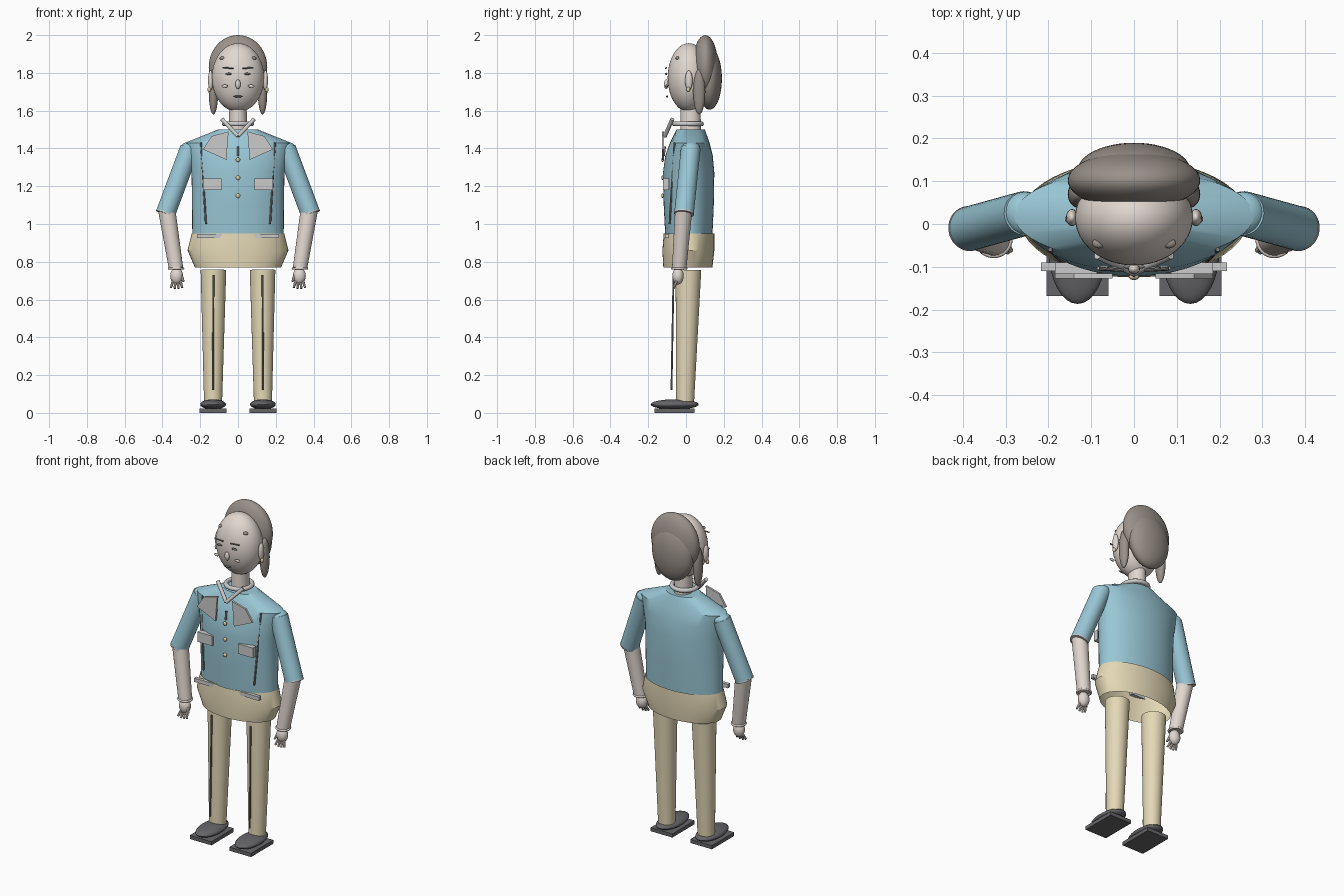
import bpy, bmesh, math
from mathutils import Vector, Matrix

if "Cube" in bpy.data.objects:
    bpy.data.objects.remove(bpy.data.objects["Cube"])

COL = dict(skin=(.76, .68, .63), blue=(.32, .57, .67), tan=(.78, .69, .47), hair=(.32, .28, .25),
           dark=(.13, .13, .14), white=(.82, .81, .79), gold=(.72, .62, .38), line=(.22, .21, .19))
MATS = {}
for k, c in COL.items():
    MATS[k] = bpy.data.materials.new(k)
    MATS[k].diffuse_color = (*c, 1)


def finish(bm, name, mat, angle=40):
    bmesh.ops.recalc_face_normals(bm, faces=bm.faces)
    me = bpy.data.meshes.new(name)
    bm.to_mesh(me)
    bm.free()
    ob = bpy.data.objects.new(name, me)
    bpy.context.collection.objects.link(ob)
    me.materials.append(MATS[mat])
    bpy.ops.object.select_all(action='DESELECT')
    ob.select_set(True)
    bpy.context.view_layer.objects.active = ob
    bpy.ops.object.shade_smooth_by_angle(angle=math.radians(angle))
    return ob


def ball(name, mat, c, r, seg=32):
    bm = bmesh.new()
    m = Matrix.Translation(c) @ Matrix.Diagonal((*r, 1))
    bmesh.ops.create_uvsphere(bm, u_segments=seg, v_segments=seg // 2, radius=1, matrix=m)
    return finish(bm, name, mat)


def box(name, mat, lo, hi):
    lo, hi = Vector(lo), Vector(hi)
    bm = bmesh.new()
    bmesh.ops.create_cube(bm, size=1, matrix=Matrix.Translation((lo + hi) / 2) @ Matrix.Diagonal((*(hi - lo), 1)))
    return finish(bm, name, mat)


def tube(name, mat, p, q, r1, r2, seg=24):
    p, q = Vector(p), Vector(q)
    d = q - p
    bm = bmesh.new()
    m = Matrix.Translation((p + q) / 2) @ d.to_track_quat('Z', 'Y').to_matrix().to_4x4()
    bmesh.ops.create_cone(bm, cap_ends=True, segments=seg, radius1=r1, radius2=r2, depth=d.length, matrix=m)
    return finish(bm, name, mat)


def loft(name, mat, rings, cap_low, cap_high, seg=48):
    """Stacked ellipses: z, half width, front y, back y."""
    bm = bmesh.new()
    loops = []
    for z, rx, y0, y1 in rings:
        loops.append([bm.verts.new((rx * math.cos(a), (y0 + y1) / 2 + (y1 - y0) / 2 * math.sin(a), z))
                      for a in (2 * math.pi * i / seg for i in range(seg))])
    for a, b in zip(loops, loops[1:]):
        for i in range(seg):
            j = (i + 1) % seg
            bm.faces.new((a[i], a[j], b[j], b[i]))
    if cap_low:
        bm.faces.new(loops[0])
    if cap_high:
        bm.faces.new(loops[-1])
    return finish(bm, name, mat, 30)


def slab(name, mat, pts, y0, y1):
    """Front-facing flat panel from an x, z outline."""
    bm = bmesh.new()
    f = bm.faces.new([bm.verts.new((x, y0, z)) for x, z in pts])
    out = bmesh.ops.extrude_face_region(bm, geom=[f])
    bmesh.ops.translate(bm, vec=(0, y1 - y0, 0), verts=[v for v in out['geom'] if isinstance(v, bmesh.types.BMVert)])
    return finish(bm, name, mat)


def ring(name, mat, c, major, minor):
    bpy.ops.mesh.primitive_torus_add(location=c, major_radius=major, minor_radius=minor,
                                     major_segments=32, minor_segments=10)
    ob = bpy.context.object
    ob.name = name
    ob.data.materials.append(MATS[mat])
    bpy.ops.object.shade_smooth()
    return ob


# Torso and open-bottomed hips
loft('jacket_body', 'blue', [(.94, .242, -.11, .14), (1.1, .243, -.118, .147), (1.27, .246, -.122, .15),
                             (1.36, .262, -.11, .142), (1.43, .28, -.085, .125), (1.5, .105, -.05, .1)], True, True)
loft('trouser_hips', 'tan', [(.77, .228, -.12, .14), (.86, .267, -.125, .15), (.95, .245, -.118, .15)], False, False)

# Neck and collar
loft('neck', 'skin', [(1.49, .05, -.03, .08), (1.63, .045, -.028, .076)], True, True)
ring('collar_ring', 'white', (0, .01, 1.53), .072, .013)

# Head and hair
ball('head', 'skin', (0, .015, 1.775), (.138, .112, .182), 48)
ball('hair_cap', 'hair', (0, .102, 1.83), (.155, .068, .17), 48)
ball('hair_back', 'hair', (0, .125, 1.77), (.132, .065, .165), 48)

# Face centre line
ball('nose', 'skin', (0, -.105, 1.74), (.014, .012, .025), 16)
ball('mouth', 'line', (0, -.1, 1.675), (.026, .006, .005), 16)

# Buttons
tube('front_placket', 'line', (0, -.118, 1.36), (0, -.112, 1.41), .006, .006, 10)
for z in (1.15, 1.245, 1.34):
    ball('button', 'gold', (0, -.124, z), (.012, .007, .012), 16)

for s, side in ((-1, 'left'), (1, 'right')):
    def n(part):
        return f'{side}_{part}'

    def P(x, y, z):
        return (s * x, y, z)

    def sbox(name, mat, x0, x1, y0, y1, z0, z1):
        box(n(name), mat, (min(s * x0, s * x1), y0, z0), (max(s * x0, s * x1), y1, z1))

    # Shoe, leg and crease
    sbox('shoe_sole', 'dark', .06, .205, -.168, .045, 0, .022)
    ball(n('shoe'), 'dark', P(.132, -.06, .045), (.068, .127, .027))
    tube(n('trouser_leg'), 'tan', P(.132, -.005, .06), P(.13, .013, .757), .048, .068, 32)
    tube(n('trouser_crease'), 'line', P(.133, -.077, .12), P(.13, -.066, .73), .005, .005, 8)

    # Sleeve, cuff and forearm
    shoulder, elbow, wrist = P(.255, .025, 1.4), P(.382, -.01, 1.06), P(.328, -.036, .765)
    ball(n('shoulder'), 'blue', shoulder, (.05, .05, .035))
    tube(n('sleeve'), 'blue', shoulder, elbow, .052, .052, 32)
    cuff_end = Vector(elbow) + (Vector(elbow) - Vector(shoulder)).normalized() * .008
    tube(n('sleeve_cuff'), 'white', elbow, cuff_end, .053, .053, 32)
    tube(n('forearm'), 'skin', P(.378, -.012, 1.08), wrist, .046, .038)
    ring(n('bracelet'), 'skin', wrist, .038, .006)

    # Hand and splayed fingers
    ball(n('hand'), 'skin', P(.325, -.042, .725), (.034, .03, .045), 24)
    for i in range(4):
        t = i - 1.5
        tube(n('finger'), 'skin', P(.325 + t * .012, -.048, .70), P(.325 + t * .02, -.066, .655 + abs(t) * .006),
             .008, .006, 8)
    tube(n('thumb'), 'skin', P(.3, -.05, .725), P(.288, -.062, .695), .009, .006, 8)

    # Collar point, lapel, pocket, hem bar and seam
    tube(n('collar_point'), 'white', P(.085, -.072, 1.555), P(0, -.112, 1.465), .011, .011, 10)
    slab(n('lapel'), 'white', [(s * x, z) for x, z in
                               ((.062, 1.34), (.185, 1.395), (.14, 1.465), (.05, 1.49))], -.128, -.116)
    sbox('pocket_flap', 'white', .087, .185, -.122, -.09, 1.18, 1.24)
    sbox('hem_bar', 'white', .06, .217, -.11, -.09, .925, .948)
    tube(n('jacket_seam'), 'line', P(.196, -.06, 1.43), P(.17, -.087, 1.0), .005, .005, 8)

    # Hair lock, ear and earring
    ball(n('hair_lock'), 'hair', P(.13, .07, 1.7), (.025, .032, .12))
    ball(n('ear'), 'skin', P(.145, .015, 1.76), (.014, .02, .053), 20)
    ball(n('earring'), 'gold', P(.152, .012, 1.712), (.01, .01, .014), 12)

    # Facial details
    tube(n('brow'), 'line', P(.025, -.108, 1.825), P(.082, -.104, 1.827), .004, .004, 8)
    ball(n('eye'), 'line', P(.05, -.105, 1.795), (.017, .006, .006), 16)
    ball(n('cheek'), 'skin', P(.07, -.104, 1.73), (.017, .006, .008), 16)
    ball(n('forehead_curl'), 'hair', P(.082, -.045, 1.878), (.016, .012, .009), 16)

for m in bpy.data.materials:
    if m.users and not m.is_grease_pencil:
        m.use_nodes = True
        m.node_tree.nodes["Principled BSDF"].inputs["Base Color"].default_value = m.diffuse_color
